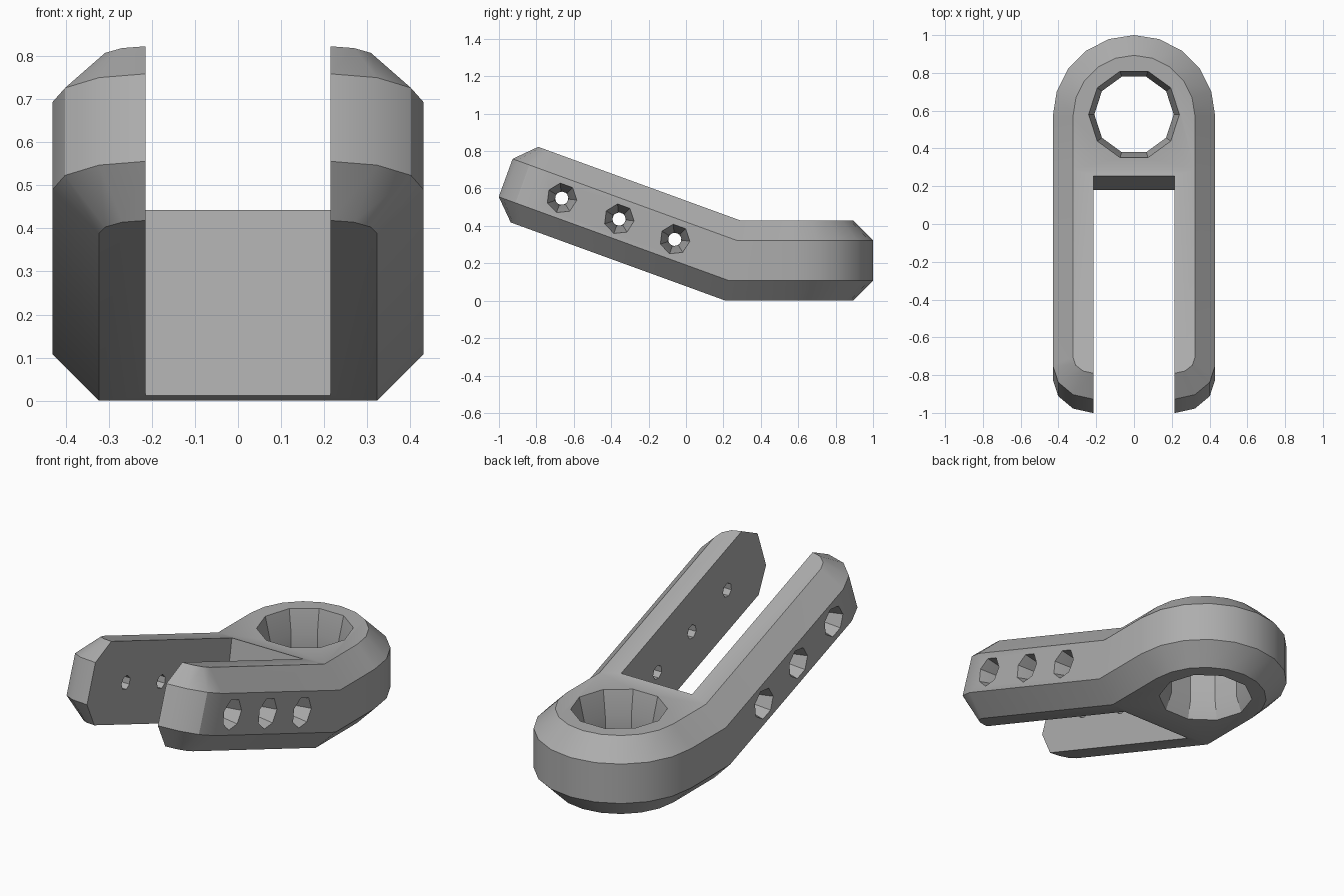
import bpy, bmesh, math
from mathutils import Matrix, Vector

cube = bpy.data.objects.get("Cube")
if cube:
    bpy.data.objects.remove(cube, do_unlink=True)

HALF_W, HALF_H, BEVEL = 0.43, 0.215, 0.107
BEND = math.radians(20)
KNEE = Vector((0, 0.25, HALF_H))      # bend point on the middle plane
ARM = 1.292                           # arm length from the bend
SLOT = 0.215
ROUND_Y = 0.57                        # centre of the rounded eye end

grey = bpy.data.materials.new("grey metal")
grey.use_nodes = True
colour = (0.42, 0.42, 0.42, 1)
grey.diffuse_color = colour
grey.node_tree.nodes["Principled BSDF"].inputs["Base Color"].default_value = colour


def arm_point(x, s, h):
    """Point on the raised arm, s along it from the bend, h off its middle plane."""
    c, n = math.cos(BEND), math.sin(BEND)
    return KNEE + Vector((x, -s * c + h * n, s * n + h * c))


def make_object(name, bm):
    bmesh.ops.recalc_face_normals(bm, faces=bm.faces)
    mesh = bpy.data.meshes.new(name)
    bm.to_mesh(mesh)
    bm.free()
    mesh.materials.append(grey)
    obj = bpy.data.objects.new(name, mesh)
    bpy.context.collection.objects.link(obj)
    return obj


def skin(bm, rings):
    """Join consecutive vertex rings with quads."""
    for a, b in zip(rings, rings[1:]):
        for i in range(len(a)):
            j = (i + 1) % len(a)
            bm.faces.new((a[i], a[j], b[j], b[i]))


def outline(inset, h):
    """Closed outline of the bent bar at height h, pulled in by inset."""
    r = HALF_W - inset
    eye = [Vector((r * math.cos(a), ROUND_Y + r * math.sin(a), HALF_H + h))
           for a in (math.pi * i / 10 for i in range(11))]
    knee = KNEE + Vector((r, h * math.tan(BEND / 2), h))
    end = []
    for i in range(4):
        a = math.pi / 2 * i / 3
        end.append(arm_point(SLOT + (r - SLOT) * math.cos(a),
                             ARM - 0.19 + (0.19 - inset) * math.sin(a)
                             if inset == 0 else
                             ARM - inset - 0.09 + 0.09 * math.sin(a), h))
    right = [knee] + end[:]
    left = [Vector((-p.x, p.y, p.z)) for p in right]
    return eye + left + right[::-1]


# Bevelled bar with a rounded eye end and a raised arm
bm = bmesh.new()
levels = [(BEVEL, -HALF_H), (0, BEVEL - HALF_H), (0, HALF_H - BEVEL), (BEVEL, HALF_H)]
rings = [[bm.verts.new(p) for p in outline(*lv)] for lv in levels]
skin(bm, rings)
for ring in (rings[0], rings[-1]):
    bm.faces.new([ring[-1]] + ring[:12])   # flat eye part, up to the bend
    bm.faces.new(ring[11:])                # sloping arm part
bracket = make_object("forked_bracket", bm)


def lathe_cutter(name, profile, sides, matrix):
    """Round cutter with (radius, height) profile along its local z."""
    bm = bmesh.new()
    rings = []
    for r, z in profile:
        rings.append([bm.verts.new((r * math.cos(2 * math.pi * i / sides),
                                    r * math.sin(2 * math.pi * i / sides), z))
                      for i in range(sides)])
    skin(bm, rings)
    bm.faces.new(rings[0])
    bm.faces.new(rings[-1])
    bm.transform(matrix)
    return make_object(name, bm)


# Slot between the two prongs, with a slanted back wall
bm = bmesh.new()
rings = []
for x in (-SLOT, SLOT):
    rings.append([bm.verts.new((x, y, z)) for y, z in
                  ((-1.5, -0.3), (0.125, -0.3), (0.36, 1.05), (-1.5, 1.05))])
skin(bm, rings)
for ring in rings:
    bm.faces.new(ring)
cutters = [make_object("slot_cutter", bm)]

# Large eye hole, narrowest near the bottom
cutters.append(lathe_cutter(
    "eye_cutter",
    [(0.25, -0.02), (0.21, 0.09), (0.21, 0.30), (0.245, 0.45)], 10,
    Matrix.Translation((0, 0.58, 0))))

# Countersunk pin holes, mirrored on both prongs
for s in (0.33, 0.647, 0.973):
    for side in (-1, 1):
        m = (Matrix.Translation(arm_point(0, s, 0)) @ Matrix.Rotation(-BEND, 4, 'X')
             @ Matrix.Rotation(side * math.pi / 2, 4, 'Y'))
        cutters.append(lathe_cutter(
            "pin_cutter", [(0.038, 0.15), (0.038, 0.26), (0.084, 0.44)], 7, m))

bpy.context.view_layer.objects.active = bracket
for cutter in cutters:
    cutter.hide_render = True
    mod = bracket.modifiers.new(cutter.name, 'BOOLEAN')
    mod.operation = 'DIFFERENCE'
    mod.solver = 'EXACT'
    mod.object = cutter
    bpy.ops.object.modifier_apply(modifier=mod.name)
    bpy.data.objects.remove(cutter, do_unlink=True)

# Soft shading on the curves, crisp bevel edges
bpy.ops.object.select_all(action='DESELECT')
bracket.select_set(True)
bpy.ops.object.shade_smooth_by_angle(angle=math.radians(30))
